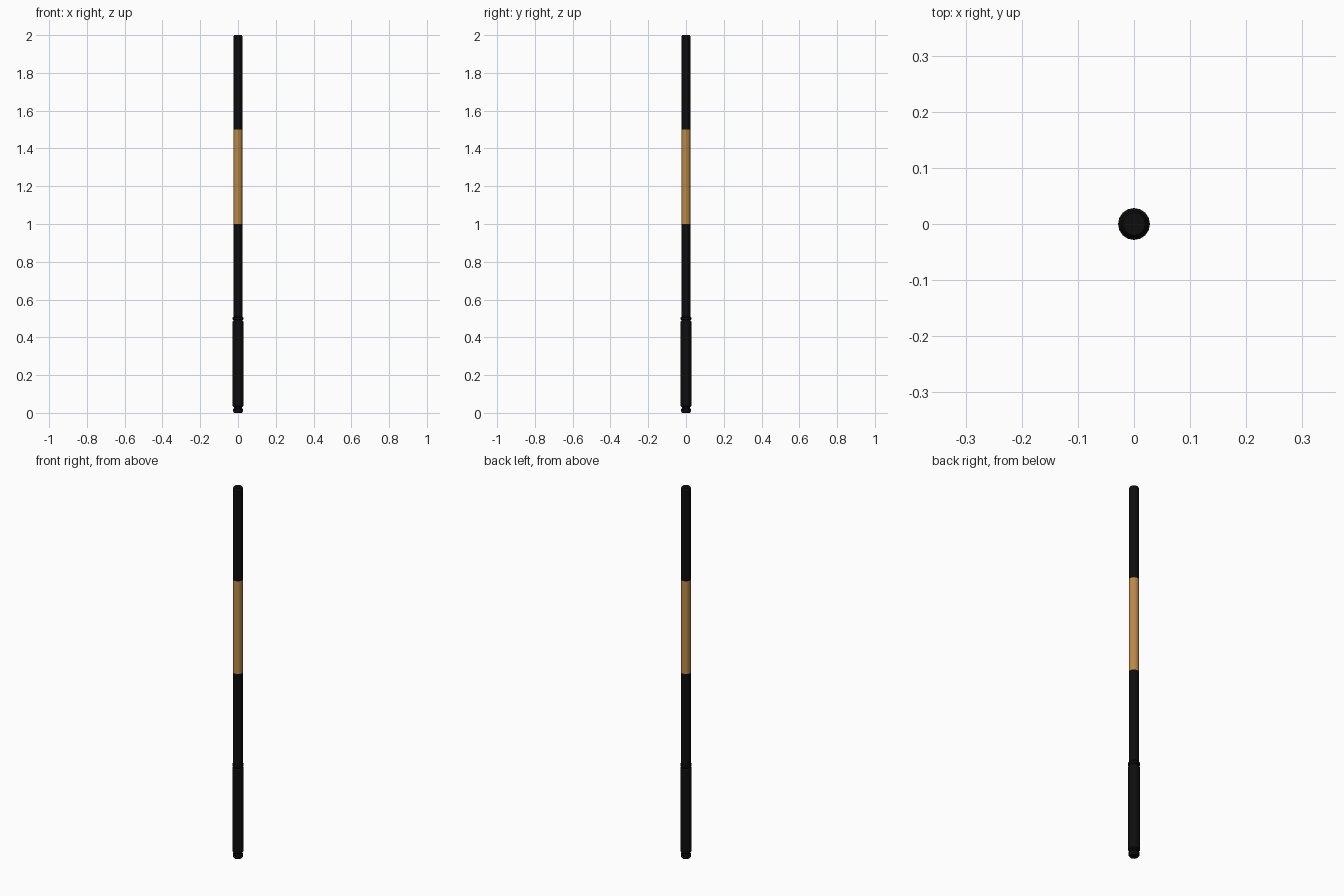
import bpy, bmesh, math

if "Cube" in bpy.data.objects:
    bpy.data.objects.remove(bpy.data.objects["Cube"])

def mat(name, rgb):
    m = bpy.data.materials.new(name)
    m.diffuse_color = (*rgb, 1)
    m.use_nodes = True
    m.node_tree.nodes["Principled BSDF"].inputs["Base Color"].default_value = m.diffuse_color
    return m

black = mat("black", (0.004, 0.004, 0.004))
wood = mat("tan wood", (0.50, 0.25, 0.065))
SIDES = 16

def lathe(name, profile, material):
    """Spin a (radius, z) profile round z, with closed ends."""
    bm = bmesh.new()
    rings = [[bm.verts.new((r * math.cos(2 * math.pi * i / SIDES),
                            r * math.sin(2 * math.pi * i / SIDES), z))
              for i in range(SIDES)] for r, z in profile]
    for a, b in zip(rings, rings[1:]):
        for i in range(SIDES):
            j = (i + 1) % SIDES
            bm.faces.new((a[i], a[j], b[j], b[i]))
    bm.faces.new(rings[0][::-1])
    bm.faces.new(rings[-1])
    me = bpy.data.meshes.new(name)
    bm.to_mesh(me)
    bm.free()
    me.materials.append(material)
    ob = bpy.data.objects.new(name, me)
    bpy.context.collection.objects.link(ob)
    return ob

# Grip with a rounded butt and a groove near each end
lathe("grip", [(0.021, 0), (0.026, 0.008), (0.026, 0.02), (0.022, 0.025),
               (0.022, 0.03), (0.0285, 0.036), (0.0285, 0.482), (0.025, 0.487),
               (0.025, 0.491), (0.0285, 0.495), (0.0285, 0.505),
               (0.024, 0.51)], black)
# Shaft in three sections
lathe("lower_shaft", [(0.0238, 0.50), (0.0238, 1.0)], black)
lathe("middle_shaft", [(0.0238, 1.0), (0.0238, 1.5)], wood)
lathe("upper_shaft", [(0.0238, 1.5), (0.0238, 1.993), (0.020, 2.0)], black)
